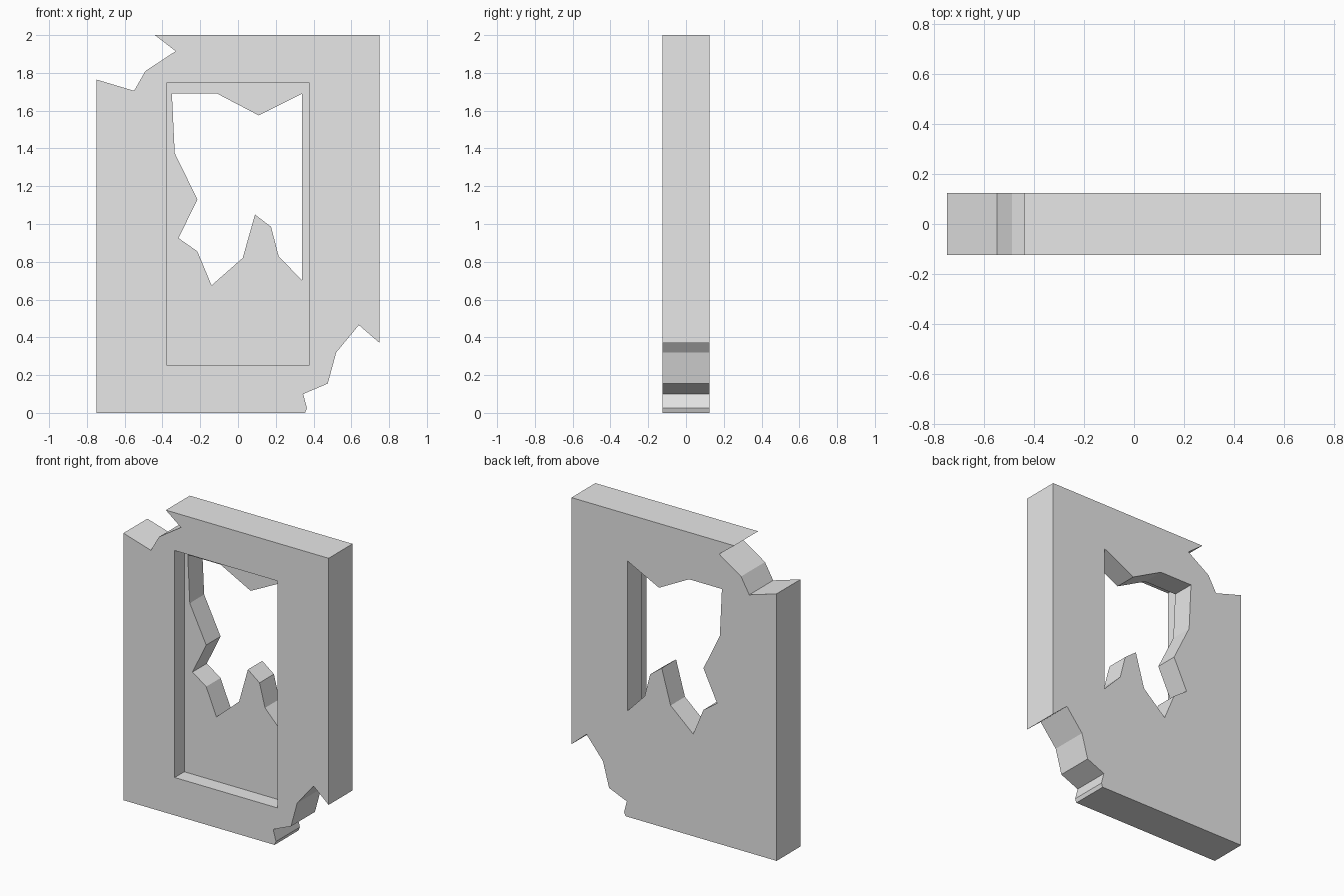
import bpy
import bmesh

cube = bpy.data.objects.get("Cube")
if cube:
    bpy.data.objects.remove(cube, do_unlink=True)

HALF_X, HALF_Y, TOP = 0.75, 0.125, 2.0
RECESS_BACK = -0.025

stone = bpy.data.materials.new("plain grey")
stone.use_nodes = True
grey = (0.8, 0.8, 0.8, 1.0)
stone.diffuse_color = grey
stone.node_tree.nodes["Principled BSDF"].inputs["Base Color"].default_value = grey


def prism(name, profile, y0, y1):
    """Extrude an (x, z) profile from y0 to y1."""
    bm = bmesh.new()
    face = bm.faces.new([bm.verts.new((x, y0, z)) for x, z in profile])
    extruded = bmesh.ops.extrude_face_region(bm, geom=[face])["geom"]
    moved = [v for v in extruded if isinstance(v, bmesh.types.BMVert)]
    bmesh.ops.translate(bm, verts=moved, vec=(0, y1 - y0, 0))
    bmesh.ops.recalc_face_normals(bm, faces=bm.faces)
    mesh = bpy.data.meshes.new(name)
    bm.to_mesh(mesh)
    bm.free()
    mesh.materials.append(stone)
    obj = bpy.data.objects.new(name, mesh)
    bpy.context.collection.objects.link(obj)
    return obj


def cut(target, cutter):
    """Subtract the cutter and remove it."""
    cutter.hide_render = True
    mod = target.modifiers.new("cut", "BOOLEAN")
    mod.operation = "DIFFERENCE"
    mod.solver = "EXACT"
    mod.object = cutter
    bpy.context.view_layer.objects.active = target
    bpy.ops.object.modifier_apply(modifier=mod.name)
    bpy.data.objects.remove(cutter, do_unlink=True)


# Slab outline with two broken corners
broken_top_left = [(-HALF_X, 1.765), (-0.55, 1.705), (-0.49, 1.81),
                   (-0.33, 1.915), (-0.44, TOP)]
broken_bottom_right = [(HALF_X, 0.37), (0.64, 0.465), (0.52, 0.32), (0.475, 0.155),
                       (0.345, 0.1), (0.365, 0.025), (0.355, 0)]
outline = broken_top_left + [(HALF_X, TOP)] + broken_bottom_right + [(-HALF_X, 0)]
slab = prism("broken_wall_panel", outline, -HALF_Y, HALF_Y)

# Rectangular recess in the front
recess = [(-0.375, 0.25), (0.375, 0.25), (0.375, 1.75), (-0.375, 1.75)]
cut(slab, prism("recess_cutter", recess, -HALF_Y - 0.1, RECESS_BACK))

# Jagged hole through the thin back of the recess
hole = [(-0.35, 1.69), (-0.11, 1.69), (0.11, 1.575), (0.34, 1.69), (0.34, 0.7),
        (0.215, 0.83), (0.175, 0.985), (0.09, 1.05), (0.025, 0.82), (-0.14, 0.675),
        (-0.215, 0.855), (-0.315, 0.925), (-0.215, 1.13), (-0.335, 1.375)]
cut(slab, prism("hole_cutter", hole, RECESS_BACK - 0.05, HALF_Y + 0.1))
